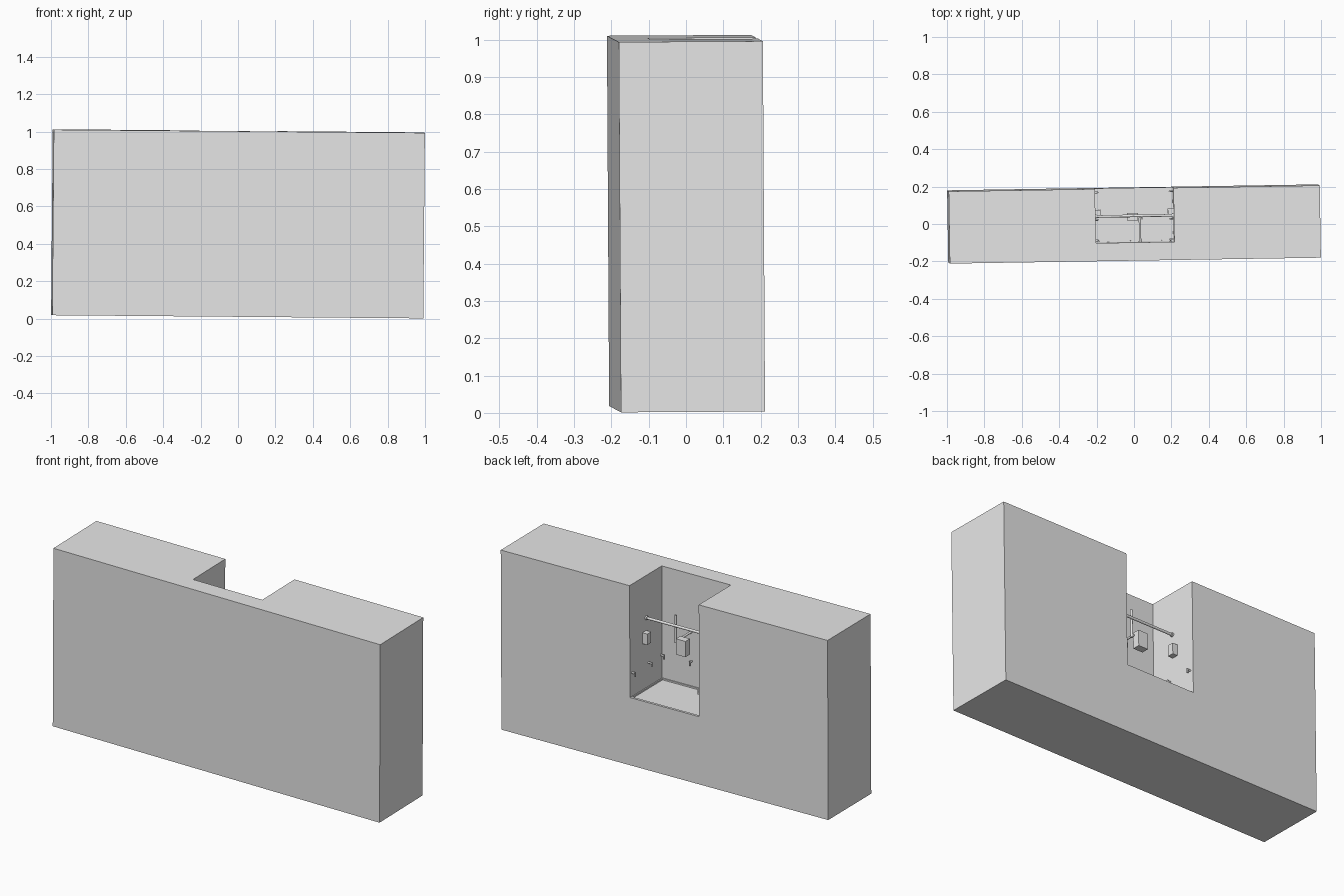
import bpy
import bmesh
from mathutils import Matrix, Vector

old = bpy.data.objects.get("Cube")
if old:
    bpy.data.objects.remove(old, do_unlink=True)

grey = bpy.data.materials.new("plain_grey")
grey.use_nodes = True
grey.diffuse_color = (0.8, 0.8, 0.8, 1)
grey.node_tree.nodes["Principled BSDF"].inputs["Base Color"].default_value = (0.8, 0.8, 0.8, 1)

# Whole assembly leans very slightly about its centre
CENTRE = Vector((0, 0, 0.507))
TILT = (Matrix.Translation(CENTRE) @ Matrix.Rotation(0.016, 4, "Z")
        @ Matrix.Rotation(0.0085, 4, "Y") @ Matrix.Rotation(0.006, 4, "X")
        @ Matrix.Translation(-CENTRE))


def finish(name, bm):
    bmesh.ops.recalc_face_normals(bm, faces=bm.faces)
    mesh = bpy.data.meshes.new(name)
    bm.to_mesh(mesh)
    bm.free()
    mesh.materials.append(grey)
    obj = bpy.data.objects.new(name, mesh)
    bpy.context.collection.objects.link(obj)
    obj.matrix_world = TILT


def box(name, low, high):
    low, high = Vector(low), Vector(high)
    bm = bmesh.new()
    bmesh.ops.create_cube(bm, size=1)
    bmesh.ops.scale(bm, vec=high - low, verts=bm.verts)
    bmesh.ops.translate(bm, vec=(low + high) / 2, verts=bm.verts)
    finish(name, bm)


def rod(name, start, end, radius):
    start, end = Vector(start), Vector(end)
    axis = end - start
    turn = axis.to_track_quat("Z", "Y").to_matrix().to_4x4()
    bm = bmesh.new()
    bmesh.ops.create_cone(bm, cap_ends=True, segments=12, radius1=radius,
                          radius2=radius, depth=axis.length,
                          matrix=Matrix.Translation((start + end) / 2) @ turn)
    finish(name, bm)


def bridge(bm, loop_a, loop_b):
    for i in range(len(loop_a)):
        j = (i + 1) % len(loop_a)
        bm.faces.new((loop_a[i], loop_a[j], loop_b[j], loop_b[i]))


# Wall block: a solid front layer and a rear layer with a notch open to the top and back
W, BOTTOM, TOP = 0.992, 0.011, 1.003
FRONT, BACK = -0.193, 0.193
N, NOTCH_FRONT, FLOOR = 0.21, -0.096, 0.377

outline = [(-W, BOTTOM), (W, BOTTOM), (W, TOP), (N, TOP),
           (N, FLOOR), (-N, FLOOR), (-N, TOP), (-W, TOP)]
bm = bmesh.new()
rear = [bm.verts.new((x, BACK, z)) for x, z in outline]
inner = [bm.verts.new((x, NOTCH_FRONT, z)) for x, z in outline]
ring = [v for v, (x, z) in zip(inner, outline) if z != FLOOR]
face = [bm.verts.new((v.co.x, FRONT, v.co.z)) for v in ring]
bridge(bm, rear, inner)
bridge(bm, ring, face)
bm.faces.new(rear)
bm.faces.new(inner[3:7])
bm.faces.new(face)
finish("wall_block", bm)

# Low lip around the recess floor
LIP = FLOOR + 0.008
box("floor_lip_back", (-N, BACK - 0.014, FLOOR), (N, BACK, LIP))
box("floor_lip_front", (-N, NOTCH_FRONT, FLOOR), (N, NOTCH_FRONT + 0.006, LIP))
for side, s in (("left", 1), ("right", -1)):
    a, b = sorted((s * N, s * (N - 0.006)))
    box("floor_lip_" + side, (a, NOTCH_FRONT, FLOOR), (b, BACK, LIP))

# Cross rail with end flanges, upright post and wall arm
RAIL_Y, RAIL_Z = 0.045, 0.77
rod("cross_rail", (-N, RAIL_Y, RAIL_Z), (N, RAIL_Y, RAIL_Z), 0.007)
for side, s in (("left", 1), ("right", -1)):
    rod("rail_flange_" + side, (s * (N - 0.008), RAIL_Y, RAIL_Z), (s * N, RAIL_Y, RAIL_Z), 0.011)
rod("upright_post", (0.04, 0.032, 0.67), (0.04, 0.032, 0.823), 0.006)
rod("wall_arm", (0.03, NOTCH_FRONT, 0.685), (0.03, 0.035, 0.685), 0.006)

# Equipment boxes
box("hanging_box", (-0.038, 0.02, 0.62), (0.02, 0.06, 0.707))
for side, s in (("left", 1), ("right", -1)):
    a, b = sorted((s * N, s * (N - 0.03)))
    box("wall_box_" + side, (a, 0.045, 0.64), (b, 0.08, 0.70))


# Small clips: a peg on the wall with a short down-turned tab
def clip(name, spot, out):
    spot = Vector(spot)
    tip = spot + Vector(out) * 0.018
    rod(name + "_peg", spot, tip, 0.005)
    rod(name + "_tab", tip + Vector((0, 0, 0.006)), tip - Vector((0, 0, 0.018)), 0.004)


for side, s in (("left", 1), ("right", -1)):
    for place, y in (("front", -0.085), ("middle", 0.025), ("back", 0.172)):
        clip("clip_" + side + "_" + place, (s * N, y, 0.515), (-s, 0, 0))
clip("clip_centre", (0.03, NOTCH_FRONT, 0.522), (0, 1, 0))
